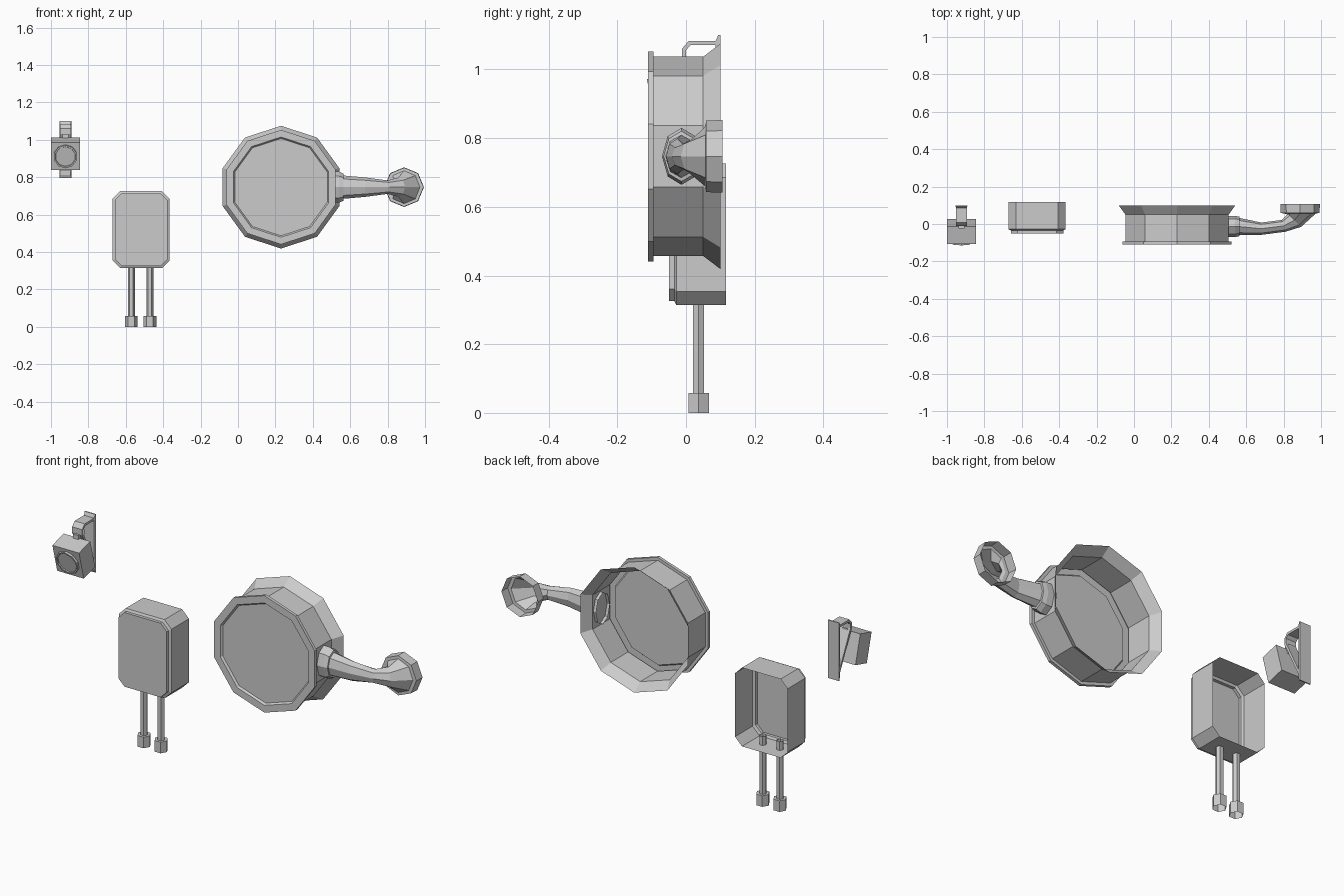
import bpy, bmesh, math
from mathutils import Vector, Matrix

if "Cube" in bpy.data.objects:
    bpy.data.objects.remove(bpy.data.objects["Cube"])

X, Y, Z = Vector((1, 0, 0)), Vector((0, 1, 0)), Vector((0, 0, 1))


def loft(name, rings, cap_start=False, cap_end=False, closed=False):
    """Skin a list of equal-length point loops."""
    bm = bmesh.new()
    loops = [[bm.verts.new(p) for p in r] for r in rings]
    n = len(loops[0])
    pairs = list(zip(loops, loops[1:])) + ([(loops[-1], loops[0])] if closed else [])
    for a, b in pairs:
        for i in range(n):
            j = (i + 1) % n
            bm.faces.new((a[i], a[j], b[j], b[i]))
    if cap_start:
        bm.faces.new(loops[0])
    if cap_end:
        bm.faces.new(loops[-1])
    bmesh.ops.recalc_face_normals(bm, faces=bm.faces)
    me = bpy.data.meshes.new(name)
    bm.to_mesh(me)
    bm.free()
    ob = bpy.data.objects.new(name, me)
    bpy.context.collection.objects.link(ob)
    return ob


def ngon(c, u, v, ru, rv, n, phase=0.0):
    c = Vector(c)
    return [c + u * ru * math.cos(phase + math.tau * i / n)
            + v * rv * math.sin(phase + math.tau * i / n) for i in range(n)]


def chamfer_rect(cx, y, cz, hw, hh, c):
    pts = [(hw, hh - c), (hw - c, hh), (c - hw, hh), (-hw, hh - c),
           (-hw, c - hh), (c - hw, -hh), (hw - c, -hh), (hw, c - hh)]
    return [Vector((cx + a, y, cz + b)) for a, b in pts]


def rect(cx, y, cz, hw, hh):
    return [Vector((cx + a * hw, y, cz + b * hh))
            for a, b in ((1, 1), (-1, 1), (-1, -1), (1, -1))]


# Ten-sided gong dish, open at the back, with a raised front rim
dish = [(.328, .10), (.29, .05), (.29, -.094), (.306, -.094),
        (.306, -.11), (.268, -.11), (.260, -.10)]
loft("bell_dish", [ngon((.23, y, .747), X, Z, r, r, 10, math.pi / 2)
                   for r, y in dish], cap_end=True)

# Curved horn: x, y, heading, horizontal radius, vertical radius
horn = [(.49, -.013, 0, .057, .083), (.54, -.013, 0, .057, .083),
        (.563, -.013, 0, .052, .073), (.565, -.014, 0, .046, .062),
        (.68, -.025, 0, .033, .052), (.80, -.010, 18, .033, .036),
        (.858, .020, 45, .050, .052), (.888, .057, 90, .085, .088),
        (.888, .058, 90, .104, .104), (.888, .107, 90, .106, .106)]
rings = []
for x, y, deg, ru, rv in horn:
    a = math.radians(deg)
    side = Vector((-math.sin(a), math.cos(a), 0))
    rings.append(ngon((x, y, .747), side, Z, ru, rv, 8))
loft("horn_arm", rings)

# Junction box, open at the back, with a stepped lid
box = [(.117, 0), (-.028, 0), (-.034, .012), (-.05, .012)]
loft("junction_box", [chamfer_rect(-.518, y, .52, .152 - i, .206 - i, .04 - i * .4)
                      for y, i in box], cap_end=True)

# Two hexagonal conduits with end nuts
for tag, x in (("left", -.57), ("right", -.471)):
    prof = [(.034, 0), (.034, .058), (.0185, .058), (.0185, .36)]
    loft("conduit_" + tag, [ngon((x, .037, z), X, Y, r, r, 6) for r, z in prof])

# Camera body and lens, tilted downwards
CX = -.923
tilt = Matrix.Translation((CX, -.04, .925)) @ Matrix.Rotation(math.radians(15), 4, 'X')
body = loft("camera_body", [rect(0, -.0485, 0, .077, .077), rect(0, .0485, 0, .077, .077)],
            cap_start=True, cap_end=True)
lens = loft("camera_lens", [ngon((0, y, 0), X, Z, r, r, 10, math.pi / 2)
                            for r, y in ((.064, -.048), (.064, -.060), (.056, -.060), (.054, -.055))],
            cap_end=True)
for ob in (body, lens):
    ob.matrix_world = tilt

# Wall plate
loft("wall_plate", [rect(CX, .10, .948, .032, .152), rect(CX, .094, .948, .032, .152),
                    rect(CX, .086, .948, .028, .135)], cap_start=True, cap_end=True)

# Bent strap from the plate top, over and back down to its foot (outer, inner points)
outer = [(.09, 1.083), (.008, 1.083), (-.012, 1.060), (-.012, 1.030), (.09, .825)]
inner = [(.09, 1.071), (.013, 1.071), (.000, 1.056), (.000, 1.033), (.09, .850)]
strap = [[Vector((CX - .029, *o)), Vector((CX + .029, *o)),
          Vector((CX + .029, *i)), Vector((CX - .029, *i))] for o, i in zip(outer, inner)]
loft("mount_strap", strap, cap_start=True, cap_end=True)

# Small pin joining strap and camera
loft("mount_pin", [rect(CX, -.024, 1.008, .016, .022), rect(CX, .006, 1.008, .016, .022)],
     cap_start=True, cap_end=True)
